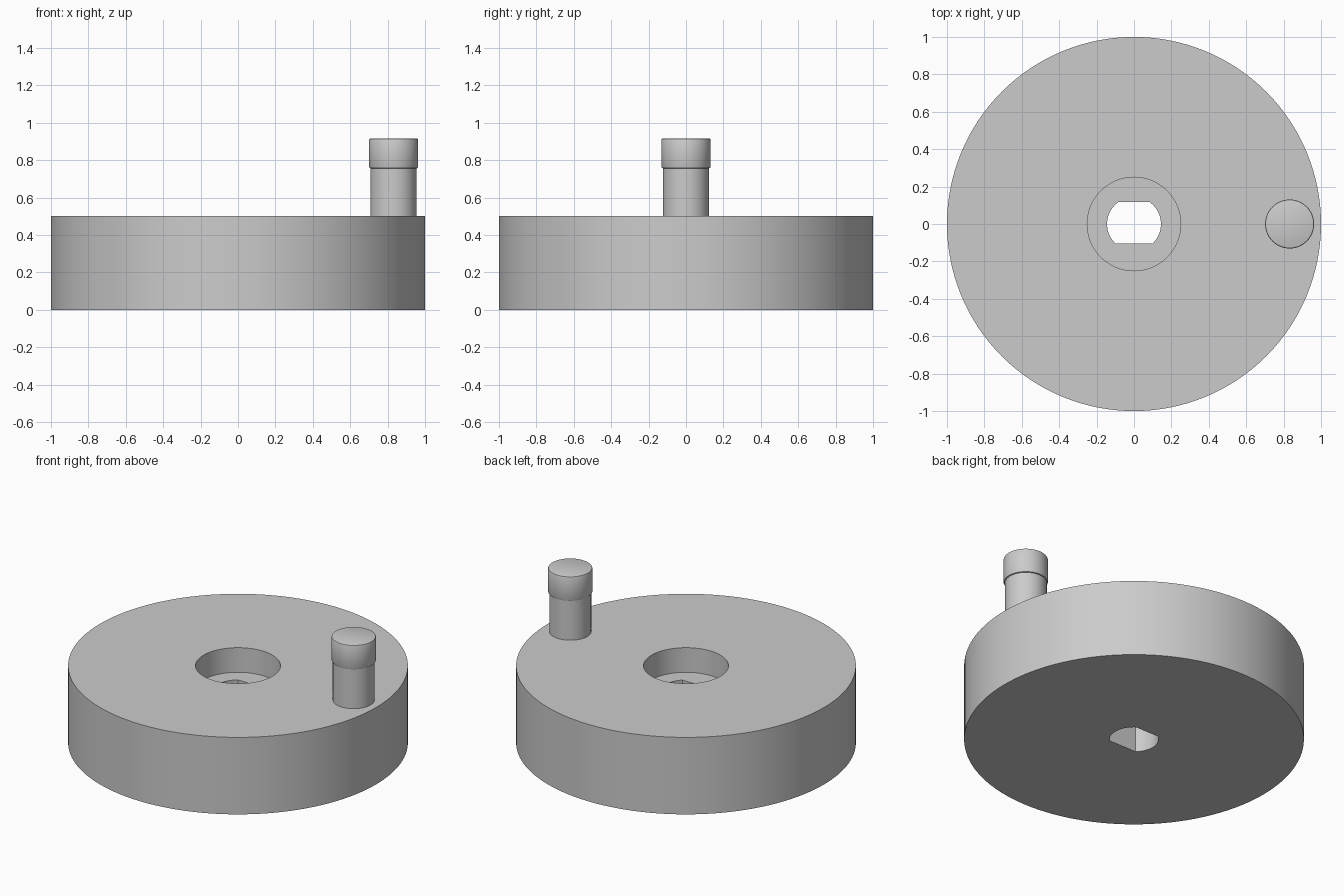
import bpy, math

if "Cube" in bpy.data.objects:
    bpy.data.objects.remove(bpy.data.objects["Cube"])

GREY = (0.6, 0.6, 0.6, 1)
steel = bpy.data.materials.new("plain grey")
steel.use_nodes = True
steel.diffuse_color = GREY
steel.node_tree.nodes["Principled BSDF"].inputs["Base Color"].default_value = GREY


def cylinder(name, radius, bottom, top, x=0, sides=96):
    bpy.ops.mesh.primitive_cylinder_add(vertices=sides, radius=radius, depth=top - bottom,
                                        location=(x, 0, (bottom + top) / 2))
    obj = bpy.context.object
    obj.name = name
    obj.data.materials.append(steel)
    return obj


def cut(target, cutter):
    mod = target.modifiers.new("cut", 'BOOLEAN')
    mod.operation = 'DIFFERENCE'
    mod.solver = 'EXACT'
    mod.object = cutter
    bpy.context.view_layer.objects.active = target
    bpy.ops.object.modifier_apply(modifier=mod.name)
    bpy.data.objects.remove(cutter)


def smooth(obj):
    bpy.ops.object.select_all(action='DESELECT')
    obj.select_set(True)
    bpy.context.view_layer.objects.active = obj
    bpy.ops.object.shade_smooth_by_angle(angle=math.radians(30))


# Heavy round wheel
wheel = cylinder("wheel", 1.0, 0, 0.5, sides=128)

# Counterbored recess in the top
cut(wheel, cylinder("recess_cutter", 0.25, 0.34, 0.6))

# Shaft hole with two flats: a round cutter clamped in y
hole = cylinder("shaft_hole_cutter", 0.144, -0.1, 0.4, sides=64)
for front, y in ((True, -0.104), (False, 0.118)):
    bpy.ops.mesh.primitive_cube_add(size=1, location=(0, y - 0.5 if front else y + 0.5, 0.15))
    cut(hole, bpy.context.object)
cut(wheel, hole)
smooth(wheel)

# Crank handle: stem and a slightly wider rounded cap
stem = cylinder("handle_stem", 0.123, 0.5, 0.78, x=0.831, sides=64)
smooth(stem)
cap = cylinder("handle_cap", 0.131, 0.756, 0.916, x=0.832, sides=64)
bevel = cap.modifiers.new("rounded rims", 'BEVEL')
bevel.width = 0.008
bevel.segments = 2
bevel.limit_method = 'ANGLE'
bpy.ops.object.modifier_apply(modifier=bevel.name)
smooth(cap)
